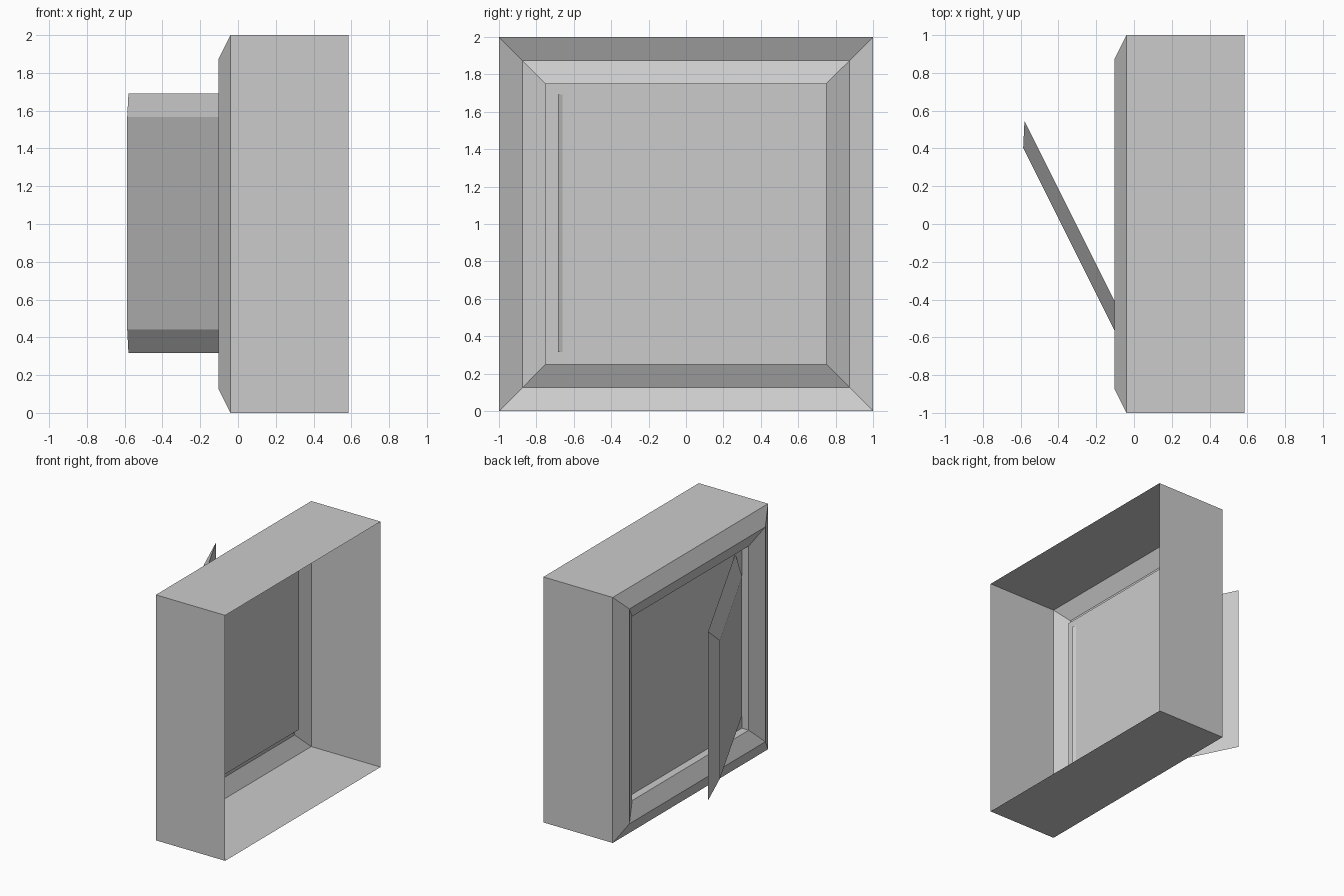
import bpy
import bmesh
import math

cube = bpy.data.objects.get("Cube")
if cube:
    bpy.data.objects.remove(cube, do_unlink=True)

# One plain grey for everything
grey = bpy.data.materials.new("plain_grey")
grey.use_nodes = True
colour = (0.6, 0.6, 0.6, 1.0)
grey.diffuse_color = colour
grey.node_tree.nodes["Principled BSDF"].inputs["Base Color"].default_value = colour


def square_loft(name, profile, cap_first=False, cap_last=False):
    """Join square rings, each given as (x, half side), along the x axis."""
    bm = bmesh.new()
    corners = [(-1, -1), (1, -1), (1, 1), (-1, 1)]
    rings = [[bm.verts.new((x, h * cy, h * cz)) for cy, cz in corners]
             for x, h in profile]
    for a, b in zip(rings, rings[1:]):
        for i in range(4):
            j = (i + 1) % 4
            bm.faces.new((a[i], a[j], b[j], b[i]))
    if cap_first:
        bm.faces.new(rings[0])
    if cap_last:
        bm.faces.new(rings[-1])
    bmesh.ops.recalc_face_normals(bm, faces=bm.faces)
    mesh = bpy.data.meshes.new(name)
    bm.to_mesh(mesh)
    bm.free()
    mesh.materials.append(grey)
    obj = bpy.data.objects.new(name, mesh)
    bpy.context.collection.objects.link(obj)
    return obj


step = 0.0625
rim = -0.04

# Open thin-walled casing with a ridged frame and a recessed panel
casing = square_loft("casing", [
    (0.585, 1.0),
    (rim, 1.0),
    (rim - step, 0.875),
    (rim, 0.75),
    (rim + step, 0.75),
], cap_last=True)
casing.location.z = 1.0

# Bevelled door standing ajar
door = square_loft("door", [(0.0, 0.6875), (-0.07, 0.5625)],
                   cap_first=True, cap_last=True)
door.location = (-0.2725, -0.07, 1.004)
door.rotation_euler.z = math.atan(0.5)
